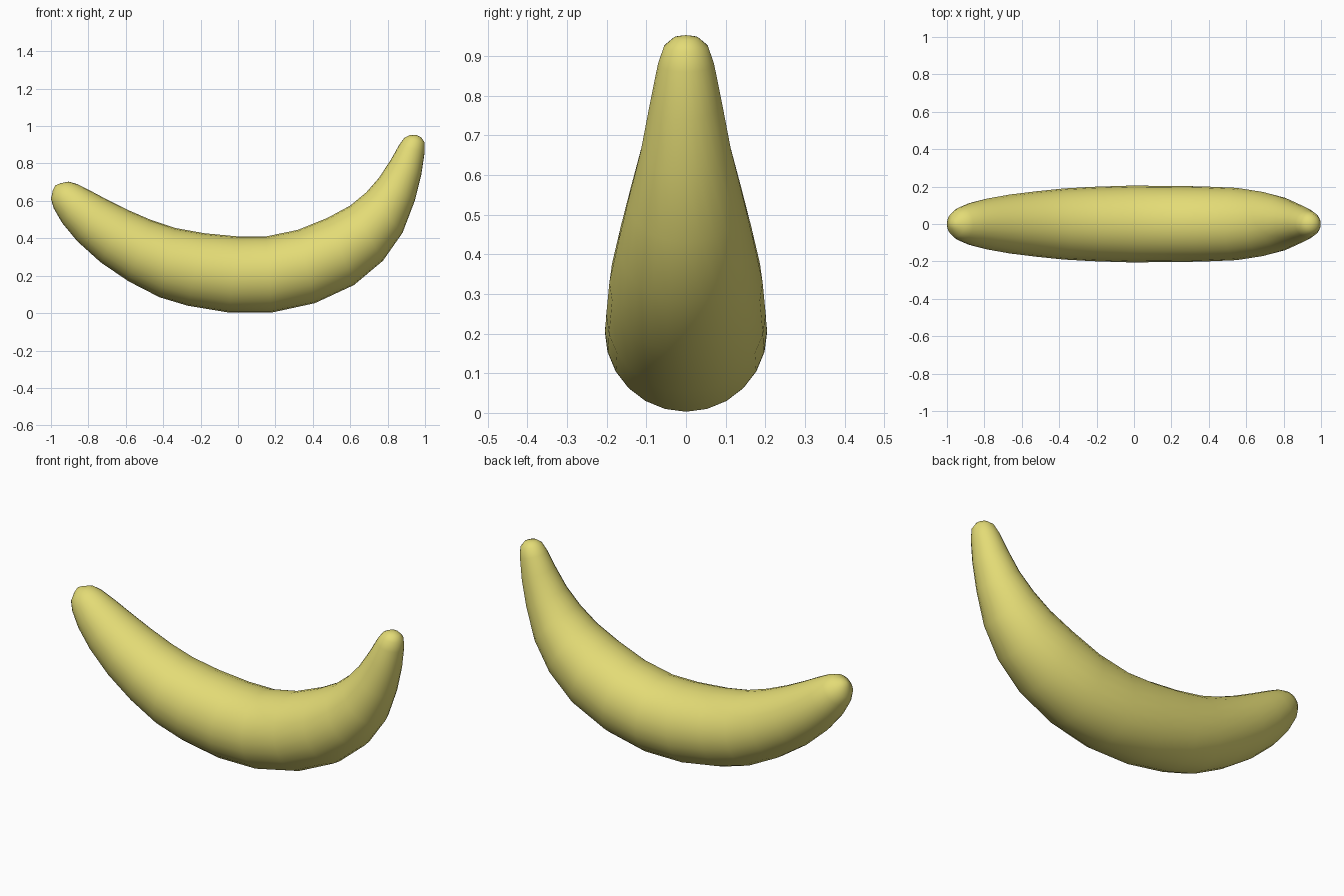
import bpy, bmesh, math
from mathutils import Vector

if "Cube" in bpy.data.objects:
    bpy.data.objects.remove(bpy.data.objects["Cube"])

SIDES = 24
# cross-sections as side-view pairs: outer (lower) x,z and inner (upper) x,z
SECTIONS = [
    (-.990, .657, -.950, .694), (-1.00, .610, -.905, .703),
    (-.985, .560, -.860, .690), (-.940, .482, -.790, .655),
    (-.860, .385, -.700, .607), (-.735, .272, -.590, .552),
    (-.585, .170, -.465, .498), (-.420, .085, -.335, .455),
    (-.270, .040, -.180, .427), (-.050, .003, .000, .410),
    (.180, .003, .150, .410), (.410, .053, .320, .445),
    (.620, .150, .480, .510), (.775, .280, .600, .575),
    (.880, .430, .685, .645), (.945, .600, .755, .725),
    (.980, .740, .820, .825), (.998, .860, .862, .900),
    (.998, .912, .890, .938), (.980, .940, .918, .952),
]
TIPS = ((-.977, 0, .683), (.952, 0, .953))

# banana body: round rings lofted along the bend, closed at both tips
bm = bmesh.new()
rings = []
for ox, oz, ix, iz in SECTIONS:
    outer, inner = Vector((ox, 0, oz)), Vector((ix, 0, iz))
    centre, arm = (outer + inner) / 2, (inner - outer) / 2
    r = arm.length
    rings.append([bm.verts.new(centre + arm * math.cos(a) + Vector((0, r * math.sin(a), 0)))
                  for a in (2 * math.pi * i / SIDES for i in range(SIDES))])
for a, b in zip(rings, rings[1:]):
    for i in range(SIDES):
        j = (i + 1) % SIDES
        bm.faces.new((a[i], a[j], b[j], b[i]))
for tip, ring in zip(TIPS, (rings[0], rings[-1])):
    pole = bm.verts.new(tip)
    for i in range(SIDES):
        bm.faces.new((ring[i], ring[(i + 1) % SIDES], pole))
bmesh.ops.recalc_face_normals(bm, faces=bm.faces[:])
for f in bm.faces:
    f.smooth = True

mesh = bpy.data.meshes.new("banana")
bm.to_mesh(mesh)
bm.free()

# peel colour
peel = bpy.data.materials.new("banana yellow")
peel.diffuse_color = (0.77, 0.71, 0.18, 1)
peel.use_nodes = True
peel.node_tree.nodes["Principled BSDF"].inputs["Base Color"].default_value = peel.diffuse_color
mesh.materials.append(peel)
bpy.context.collection.objects.link(bpy.data.objects.new("banana", mesh))
